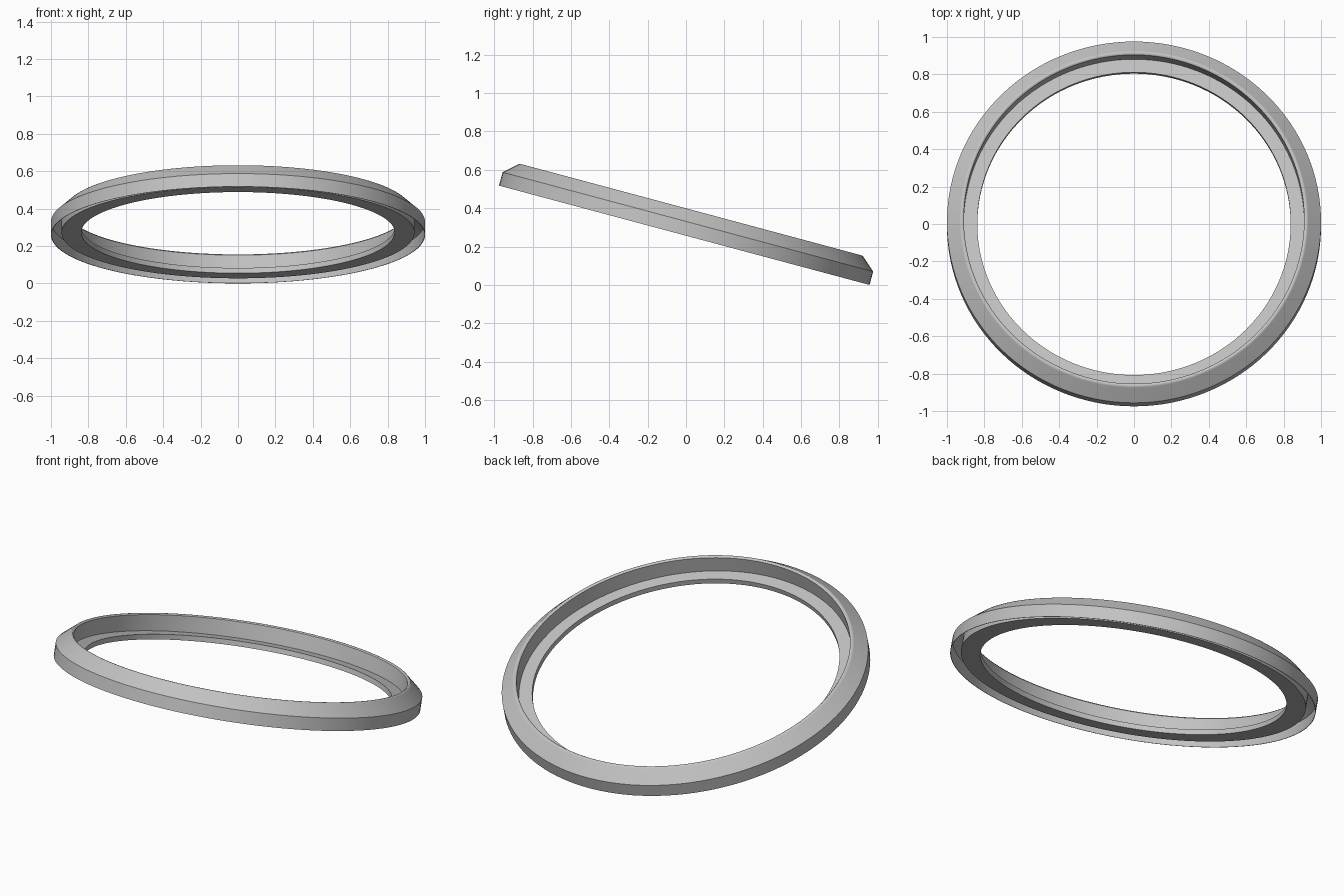
import bpy, bmesh, math
from mathutils import Vector, Matrix

cube = bpy.data.objects.get("Cube")
if cube:
    bpy.data.objects.remove(cube, do_unlink=True)

SEGMENTS = 128
TILT = math.radians(15)

# One grey for the whole ring
GREY = (0.55, 0.55, 0.55, 1)
grey = bpy.data.materials.new("satin grey")
grey.use_nodes = True
grey.diffuse_color = GREY
grey.node_tree.nodes["Principled BSDF"].inputs["Base Color"].default_value = GREY


def lathe(name, profile, material):
    """Revolve a closed (radius, height) profile around z."""
    bm = bmesh.new()
    verts = [bm.verts.new((r, 0, z)) for r, z in profile]
    edges = [bm.edges.new((a, b)) for a, b in zip(verts, verts[1:] + verts[:1])]
    bmesh.ops.spin(bm, geom=verts + edges, cent=(0, 0, 0), axis=(0, 0, 1),
                   angle=math.tau, steps=SEGMENTS, use_merge=True)
    bmesh.ops.remove_doubles(bm, verts=bm.verts, dist=0.0005)
    bmesh.ops.recalc_face_normals(bm, faces=bm.faces)
    mesh = bpy.data.meshes.new(name)
    bm.to_mesh(mesh)
    bm.free()
    mesh.materials.append(material)
    obj = bpy.data.objects.new(name, mesh)
    bpy.context.collection.objects.link(obj)
    bpy.ops.object.select_all(action='DESELECT')
    obj.select_set(True)
    bpy.context.view_layer.objects.active = obj
    bpy.ops.object.shade_smooth_by_angle(angle=math.radians(45))
    return obj


# Thin outer skirt, sloped shoulder, rounded lip, inner ledge and hidden groove
ring = lathe("bezel_ring", [
    (1.0, 0.0), (1.0, 0.072),                    # outer wall
    (0.932, 0.132), (0.925, 0.138),              # shoulder
    (0.917, 0.138), (0.91, 0.132),               # lip
    (0.91, 0.042), (0.838, 0.042),               # inner wall and ledge
    (0.838, 0.013), (0.944, 0.013),              # hole and underside
    (0.944, 0.115), (0.997, 0.068), (0.997, 0),  # groove behind the skirt
], grey)

# Lean the ring down toward the back and rest it on the ground
ring.data.transform(Matrix.Translation(Vector((0, -0.009, math.sin(TILT))))
                    @ Matrix.Rotation(-TILT, 4, 'X'))
